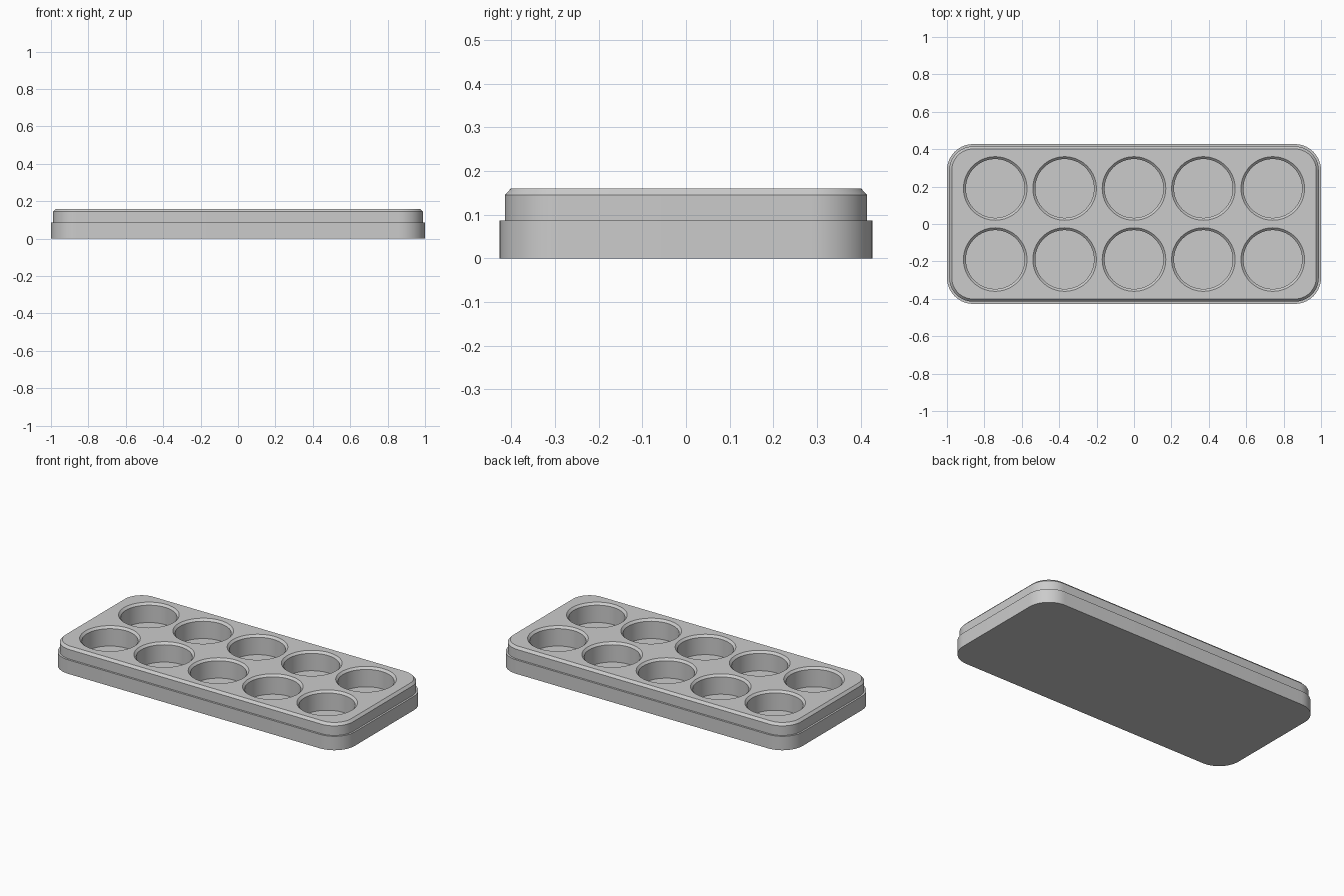
import bpy, bmesh
from math import cos, sin, pi

cube = bpy.data.objects.get("Cube")
if cube:
    bpy.data.objects.remove(cube, do_unlink=True)

HALF_X, HALF_Y, CORNER = 1.0, 0.427, 0.14

grey = bpy.data.materials.new("plain grey")
grey.use_nodes = True
colour = (0.6, 0.6, 0.6, 1)
grey.diffuse_color = colour
grey.node_tree.nodes["Principled BSDF"].inputs["Base Color"].default_value = colour


def rounded_outline(inset, z, steps=14):
    """Rounded rectangle, counter-clockwise."""
    r = CORNER - inset
    points = []
    for quarter, (sx, sy) in enumerate([(1, 1), (-1, 1), (-1, -1), (1, -1)]):
        for i in range(steps + 1):
            a = (quarter + i / steps) * pi / 2
            points.append((sx * (HALF_X - CORNER) + r * cos(a),
                           sy * (HALF_Y - CORNER) + r * sin(a), z))
    return points


def circle(cx, cy, r, z, sides=64):
    return [(cx + r * cos(2 * pi * i / sides), cy + r * sin(2 * pi * i / sides), z)
            for i in range(sides)]


def loft(bm, outlines):
    """Closed solid through stacked outlines."""
    rings = [[bm.verts.new(p) for p in outline] for outline in outlines]
    for low, high in zip(rings, rings[1:]):
        n = len(low)
        for i in range(n):
            j = (i + 1) % n
            bm.faces.new((low[i], low[j], high[j], high[i]))
    bm.faces.new(rings[0][::-1])
    bm.faces.new(rings[-1])


def make_object(name, bm):
    mesh = bpy.data.meshes.new(name)
    bm.to_mesh(mesh)
    bm.free()
    mesh.materials.append(grey)
    obj = bpy.data.objects.new(name, mesh)
    bpy.context.collection.objects.link(obj)
    return obj


# Stepped body with a chamfered top edge
bm = bmesh.new()
loft(bm, [rounded_outline(inset, z) for inset, z in
          [(0, 0), (0, 0.086), (0.012, 0.086), (0.012, 0.145), (0.026, 0.16)]])
tray = make_object("tray", bm)

# Round pockets with chamfered rims, two rows of five
bm = bmesh.new()
for column in range(-2, 3):
    for row in (-1, 1):
        loft(bm, [circle(column * 0.371, row * 0.19, r, z) for r, z in
                  [(0.157, 0.04), (0.157, 0.147), (0.172, 0.162)]])
cutter = make_object("pocket_cutter", bm)
cutter.hide_render = True

cut = tray.modifiers.new("pockets", "BOOLEAN")
cut.operation = "DIFFERENCE"
cut.solver = "EXACT"
cut.object = cutter

bpy.ops.object.select_all(action="DESELECT")
tray.select_set(True)
bpy.context.view_layer.objects.active = tray
bpy.ops.object.modifier_apply(modifier=cut.name)
bpy.data.objects.remove(cutter, do_unlink=True)
bpy.ops.object.shade_smooth_by_angle(angle=pi / 6)
